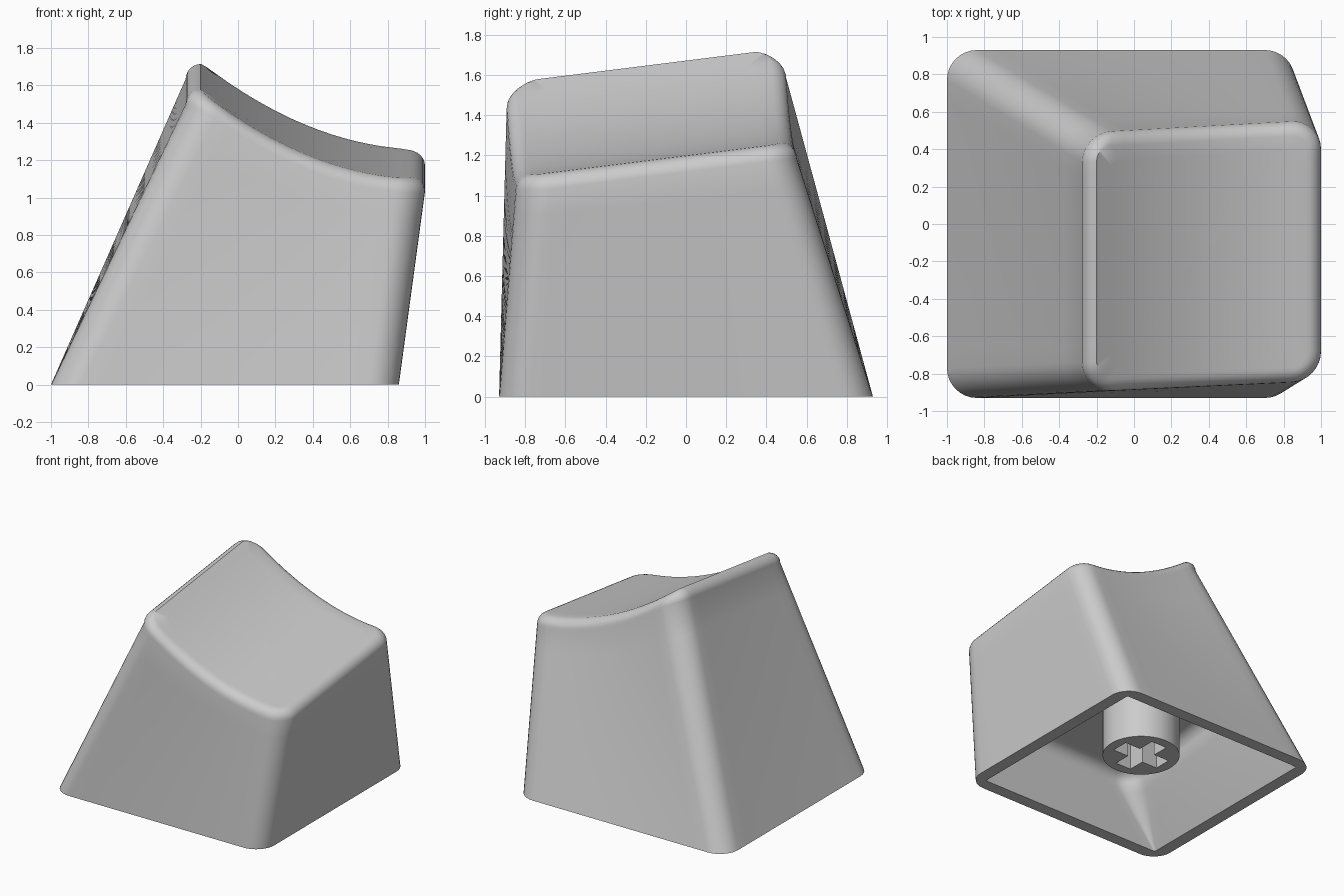
import bpy, bmesh, math
from mathutils import Vector

old = bpy.data.objects.get("Cube")
if old:
    bpy.data.objects.remove(old, do_unlink=True)

grey = bpy.data.materials.new("grey_plastic")
grey.use_nodes = True
grey.diffuse_color = (0.6, 0.6, 0.6, 1)
grey.node_tree.nodes["Principled BSDF"].inputs["Base Color"].default_value = (0.6, 0.6, 0.6, 1)

ARC, EDGE = 8, 14      # segments per corner and per straight edge
ROUND = 0.08           # rim rounding


def make_object(name, bm):
    bmesh.ops.recalc_face_normals(bm, faces=bm.faces)
    mesh = bpy.data.meshes.new(name)
    bm.to_mesh(mesh)
    bm.free()
    mesh.materials.append(grey)
    obj = bpy.data.objects.new(name, mesh)
    bpy.context.collection.objects.link(obj)
    return obj


def select_only(obj):
    bpy.ops.object.select_all(action="DESELECT")
    obj.select_set(True)
    bpy.context.view_layer.objects.active = obj


def smooth(obj):
    select_only(obj)
    bpy.ops.object.shade_smooth_by_angle(angle=math.radians(35))


def rounded_quad(corners, radius, inset=0.0):
    """Plan outline of a four-sided shape with round corners."""
    pts = [Vector(c) for c in corners]
    arcs = []
    for i, p in enumerate(pts):
        to_prev = (pts[i - 1] - p).normalized()
        to_next = (pts[(i + 1) % 4] - p).normalized()
        r = max(radius - inset, 0.01)
        centre = p + (to_prev + to_next) * (inset + r)
        angles = [math.pi / 2 * k / ARC for k in range(ARC + 1)]
        arcs.append([centre - r * (to_next * math.cos(a) + to_prev * math.sin(a)) for a in angles])
    ring = []
    for i, arc in enumerate(arcs):
        ring += arc
        start, end = arc[-1], arcs[(i + 1) % 4][0]
        ring += [start.lerp(end, k / EDGE) for k in range(1, EDGE)]
    return ring


def dish(p):
    """Height of the scooped, tilted top."""
    d = p.x - 0.37
    return 1.33 - 0.415 * d + 0.324 * d * d + 0.125 * p.y


def ceiling(p):
    return 0.62 + 0.12 * p.y


def lift(ring, height):
    return [Vector((p.x, p.y, height(p))) for p in ring]


def shrink(ring, factor, height):
    mid = sum(ring, Vector((0, 0, 0))) / len(ring)
    return lift([mid.lerp(p, factor) for p in ring], height)


# Outline corners
base = [(-1, -0.93), (0.86, -0.93), (0.86, 0.93), (-1, 0.93)]
top = [(-0.28, -0.90), (1.0, -0.84), (1.0, 0.56), (-0.28, 0.49)]
opening = [(-0.9, -0.83), (0.76, -0.83), (0.76, 0.83), (-0.9, 0.83)]
roof = [(-0.65, -0.81), (0.83, -0.80), (0.83, 0.66), (-0.65, 0.66)]


def rim_rings(corners, radius, rounding, height, steps=6):
    """Quarter-round rings that turn a wall into a cap."""
    flat = rounded_quad(corners, radius, rounding)
    rings = []
    for k in range(steps + 1):
        a = math.pi / 2 * k / steps
        outline = rounded_quad(corners, radius, rounding * (1 - math.cos(a)))
        drop = rounding * (1 - math.sin(a))
        rings.append([Vector((p.x, p.y, height(q) - drop)) for p, q in zip(outline, flat)])
    return rings


def wall_rings(low, high, steps=8):
    return [[a.lerp(b, k / steps) for a, b in zip(low, high)] for k in range(steps)]


def half(low_corners, low_radius, high_corners, high_radius, rounding, height):
    """Rings from the bottom edge up to the middle of a cap."""
    rim = rim_rings(high_corners, high_radius, rounding, height)
    low = lift(rounded_quad(low_corners, low_radius), lambda p: 0.0)
    cap = [shrink(rim[-1], f / 8, height) for f in range(7, 0, -1)]
    return wall_rings(low, rim[0]) + rim + cap


# Hollow cap: inner skin from the ceiling down, then outer skin up
inner = half(opening, 0.01, roof, 0.16, 0.1, ceiling)
outer = half(base, 0.16, top, 0.16, ROUND, dish)
bm = bmesh.new()
loops = [[bm.verts.new(p) for p in ring] for ring in inner[::-1] + outer]
count = len(loops[0])
for a, b in zip(loops, loops[1:]):
    for i in range(count):
        j = (i + 1) % count
        bm.faces.new((a[i], a[j], b[j], b[i]))
for loop, height in ((loops[0], ceiling), (loops[-1], dish)):
    mid = sum((v.co for v in loop), Vector((0, 0, 0))) / count
    tip = bm.verts.new((mid.x, mid.y, height(mid)))
    for i in range(count):
        bm.faces.new((loop[i], loop[(i + 1) % count], tip))
smooth(make_object("key_shell", bm))


def prism(name, outline, z0, z1):
    bm = bmesh.new()
    face = bm.faces.new([bm.verts.new((x, y, z0)) for x, y in outline])
    new = bmesh.ops.extrude_face_region(bm, geom=[face])["geom"]
    bmesh.ops.translate(bm, vec=(0, 0, z1 - z0), verts=[v for v in new if isinstance(v, bmesh.types.BMVert)])
    return make_object(name, bm)


# Stem with a cross-shaped socket
CX, LONG, THIN = -0.07, 0.21, 0.07
circle = [(CX + 0.29 * math.cos(math.tau * k / 48), 0.29 * math.sin(math.tau * k / 48)) for k in range(48)]
stem = prism("stem", circle, 0.16, 0.67)
cross = []
for sx, sy in ((1, 1), (-1, 1), (-1, -1), (1, -1)):
    arm = [(LONG, THIN), (THIN, THIN), (THIN, LONG)]
    for x, y in (arm if sx * sy > 0 else arm[::-1]):
        cross.append((CX + sx * x, sy * y))
cutter = prism("socket_cutter", cross, 0.0, 0.58)
cutter.hide_render = True
cut = stem.modifiers.new("socket", "BOOLEAN")
cut.operation = "DIFFERENCE"
cut.solver = "EXACT"
cut.object = cutter
select_only(stem)
bpy.ops.object.modifier_apply(modifier=cut.name)
bpy.data.objects.remove(cutter, do_unlink=True)
smooth(stem)
